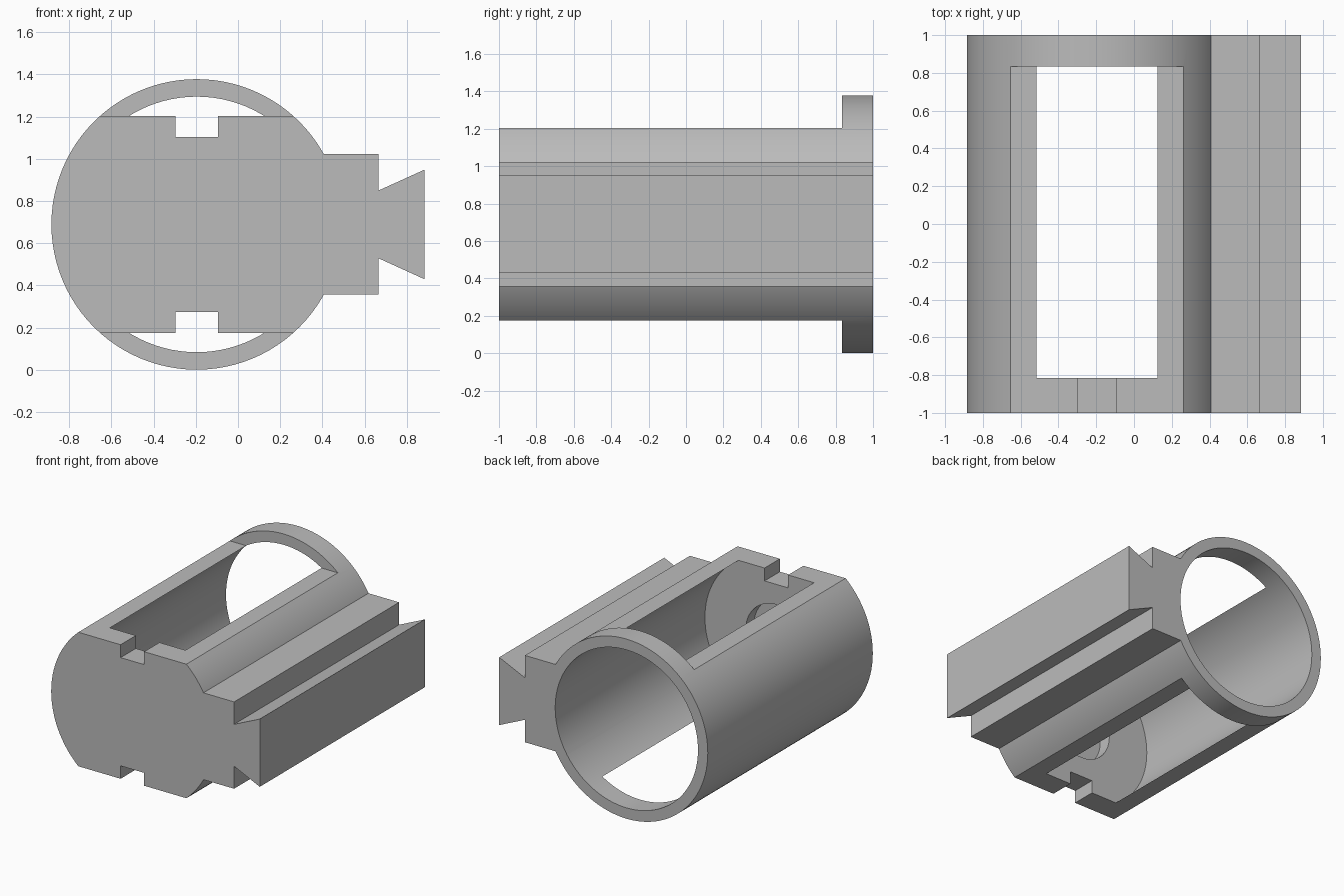
import bpy, bmesh, math
from mathutils import Matrix, Vector

if "Cube" in bpy.data.objects:
    bpy.data.objects.remove(bpy.data.objects["Cube"], do_unlink=True)

CX, CZ = -0.196, 0.689      # axis of the barrel
R, BORE = 0.689, 0.606
FLAT = 0.514                # half height of the flats
WALL, COLLAR = -0.815, 0.835

grey = bpy.data.materials.new("plain grey")
grey.use_nodes = True
colour = (0.5, 0.5, 0.5, 1)
grey.diffuse_color = colour
grey.node_tree.nodes["Principled BSDF"].inputs["Base Color"].default_value = colour


def prism(name, outline, y0, y1):
    """Extrude an x-z outline along y."""
    bm = bmesh.new()
    face = bm.faces.new([bm.verts.new((x, y0, z)) for x, z in outline])
    new = bmesh.ops.extrude_face_region(bm, geom=[face])["geom"]
    verts = [v for v in new if isinstance(v, bmesh.types.BMVert)]
    bmesh.ops.translate(bm, verts=verts, vec=(0, y1 - y0, 0))
    bmesh.ops.recalc_face_normals(bm, faces=bm.faces)
    mesh = bpy.data.meshes.new(name)
    bm.to_mesh(mesh)
    bm.free()
    mesh.materials.append(grey)
    obj = bpy.data.objects.new(name, mesh)
    bpy.context.collection.objects.link(obj)
    return obj


def circle(radius, n=96):
    return [(CX + radius * math.cos(math.tau * i / n),
             CZ + radius * math.sin(math.tau * i / n)) for i in range(n)]


def rect(x0, x1, z0, z1):
    return [(x0, z0), (x1, z0), (x1, z1), (x0, z1)]


def combine(target, tool, operation):
    """Apply a boolean and discard the tool."""
    tool.hide_render = True
    mod = target.modifiers.new(tool.name, "BOOLEAN")
    mod.object, mod.operation, mod.solver = tool, operation, "EXACT"
    bpy.context.view_layer.objects.active = target
    bpy.ops.object.modifier_apply(modifier=mod.name)
    bpy.data.objects.remove(tool, do_unlink=True)


# Barrel with a dovetail rail along its left side
body = prism("barrel_housing", circle(R), -1, 1)
upper = [(0.2, 0.333), (0.667, 0.333), (0.667, 0.161), (0.885, 0.26)]
rail = [(x, CZ + h) for x, h in upper] + [(x, CZ - h) for x, h in reversed(upper)]
combine(body, prism("dovetail_rail", rail, -1, 1), "UNION")

# Flats and key notches above and below, leaving the round collar at the back
for s in (1, -1):
    combine(body, prism("flat_cutter", rect(-1.2, 0.6, *sorted((CZ + s * FLAT, CZ + s))),
                        -1.1, COLLAR), "DIFFERENCE")
    combine(body, prism("notch_cutter",
                        rect(CX - 0.1, CX + 0.1, *sorted((CZ + s * 0.415, CZ + s * 0.6))),
                        -1.1, WALL + 0.1), "DIFFERENCE")

# Bore open at the back, with a shallow round pocket in the front wall
combine(body, prism("bore_cutter", circle(BORE), WALL, 1.1), "DIFFERENCE")
combine(body, prism("pocket_cutter", circle(0.26, 64), WALL - 0.1, WALL + 0.1), "DIFFERENCE")

bpy.ops.object.select_all(action="DESELECT")
body.select_set(True)
bpy.context.view_layer.objects.active = body
bpy.ops.object.shade_smooth_by_angle(angle=math.radians(20))
